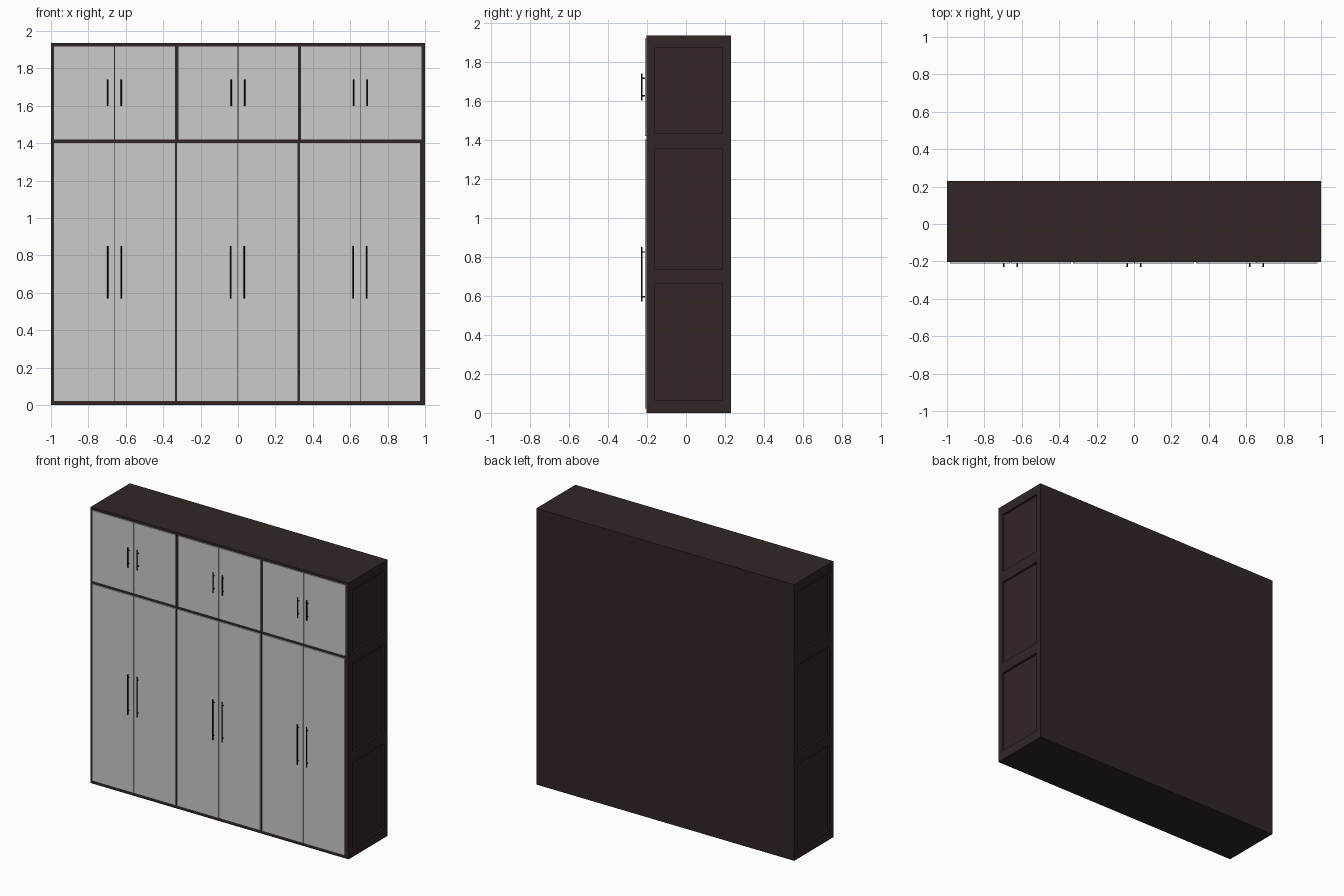
import bpy, bmesh
from mathutils import Matrix, Vector

if "Cube" in bpy.data.objects:
    bpy.data.objects.remove(bpy.data.objects["Cube"])


def material(name, rgb):
    m = bpy.data.materials.new(name)
    m.diffuse_color = (*rgb, 1)
    m.use_nodes = True
    m.node_tree.nodes["Principled BSDF"].inputs["Base Color"].default_value = m.diffuse_color
    return m


DARK = material("dark_wood", (0.032, 0.019, 0.019))
BLACK = material("black_metal", (0.006, 0.006, 0.006))


def finish(name, bm, mat=None):
    me = bpy.data.meshes.new(name)
    bm.to_mesh(me)
    bm.free()
    ob = bpy.data.objects.new(name, me)
    bpy.context.collection.objects.link(ob)
    if mat:
        me.materials.append(mat)
    return ob


def add_box(bm, x, y, z):
    size = Vector((x[1] - x[0], y[1] - y[0], z[1] - z[0]))
    mid = Vector((sum(x) / 2, sum(y) / 2, sum(z) / 2))
    bmesh.ops.create_cube(bm, size=1, matrix=Matrix.Translation(mid) @ Matrix.Diagonal((*size, 1)))


def add_rod(bm, p, q, r):
    p, q = Vector(p), Vector(q)
    rot = (q - p).to_track_quat('Z', 'Y').to_matrix().to_4x4()
    bmesh.ops.create_cone(bm, cap_ends=True, segments=12, radius1=r, radius2=r,
                          depth=(q - p).length, matrix=Matrix.Translation((p + q) / 2) @ rot)


H = 1.935
FRONT, BACK = -0.203, 0.23

# Carcass with three recessed panels on each side
bm = bmesh.new()
add_box(bm, (-1, 1), (FRONT, BACK), (0, H))
carcass = finish("carcass", bm, DARK)
bm = bmesh.new()
for z in ((0.066, 0.66), (0.737, 1.353), (1.435, 1.87)):
    for s in (-1, 1):
        add_box(bm, sorted((s * 0.985, s * 1.05)), (-0.16, 0.187), z)
cutter = finish("side_panel_cutter", bm, DARK)
cutter.hide_render = True
mod = carcass.modifiers.new("side_panels", 'BOOLEAN')
mod.operation = 'DIFFERENCE'
mod.solver = 'EXACT'
mod.object = cutter
bpy.context.view_layer.objects.active = carcass
bpy.ops.object.modifier_apply(modifier=mod.name)
bpy.data.objects.remove(cutter)


# A door pair with bar handles either side of the seam
def door_pair(tag, x0, seam, x1, z, handle):
    gap = 0.002
    for side, xs, s in (("left", (x0, seam - gap), -1), ("right", (seam + gap, x1), 1)):
        bm = bmesh.new()
        add_box(bm, xs, (-0.211, FRONT + 0.001), z)
        finish(f"{tag}_{side}_door", bm)
        hx, (h0, h1) = seam + s * 0.036, handle
        bm = bmesh.new()
        add_rod(bm, (hx, -0.226, h0), (hx, -0.226, h1), 0.004)
        for pz in (h0 + 0.025, h1 - 0.025):
            add_rod(bm, (hx, -0.226, pz), (hx, -0.209, pz), 0.003)
        ob = finish(f"{tag}_{side}_handle", bm, BLACK)
        bpy.ops.object.select_all(action='DESELECT')
        ob.select_set(True)
        bpy.context.view_layer.objects.active = ob
        bpy.ops.object.shade_smooth_by_angle()


# Upper cupboards, then tall lower doors
for i, (a, m, b) in enumerate(((-0.985, -0.66, -0.337), (-0.319, 0.0, 0.322), (0.337, 0.656, 0.982))):
    door_pair(f"upper_{i + 1}", a, m, b, (1.42, 1.918), (1.60, 1.74))
for i, (a, m, b) in enumerate(((-0.985, -0.661, -0.338), (-0.325, -0.002, 0.319), (0.332, 0.653, 0.974))):
    door_pair(f"lower_{i + 1}", a, m, b, (0.022, 1.402), (0.57, 0.85))
